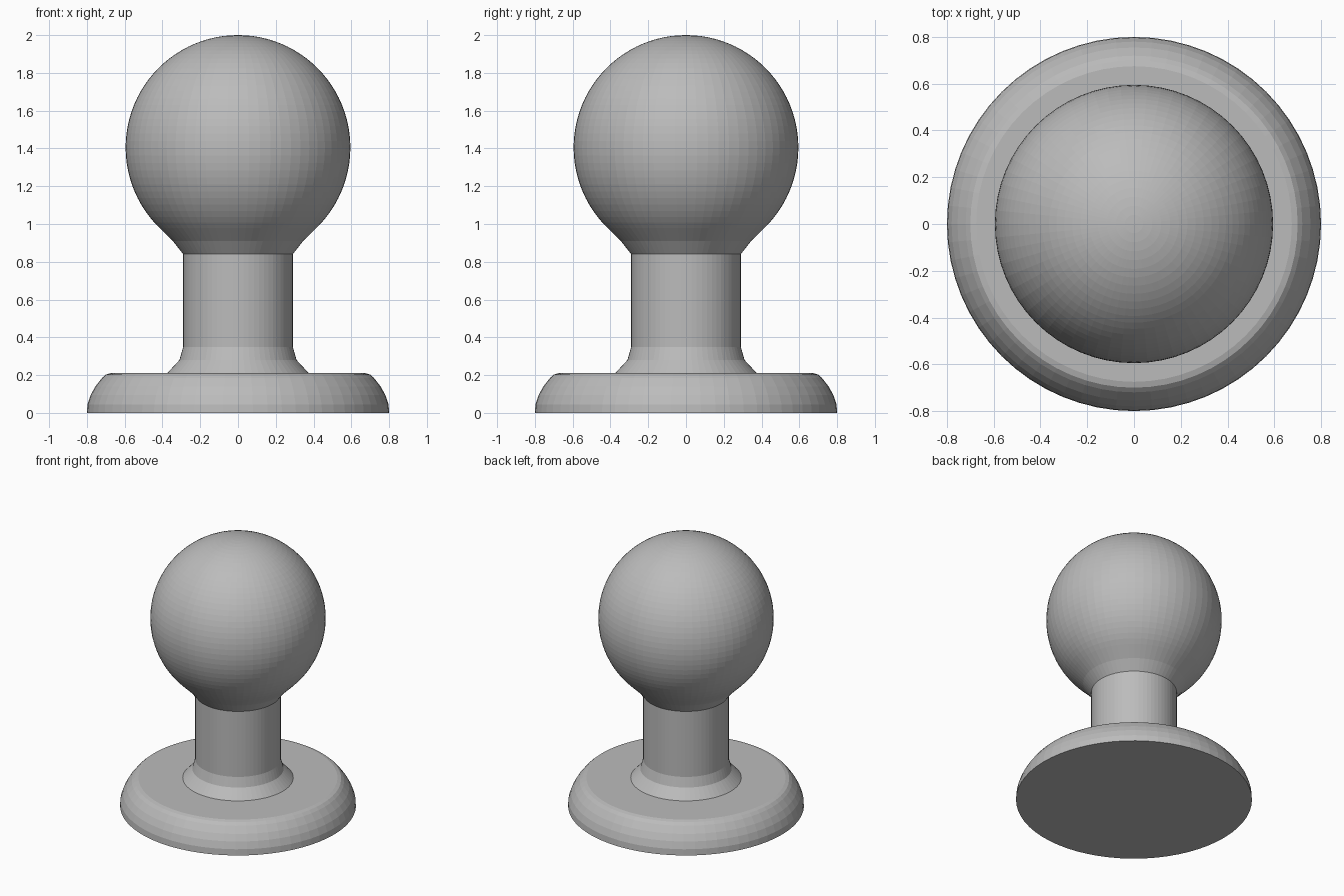
import bpy, bmesh, math

if "Cube" in bpy.data.objects:
    bpy.data.objects.remove(bpy.data.objects["Cube"])

SEGMENTS = 64

grey = bpy.data.materials.new("plain grey")
grey.diffuse_color = (0.5, 0.5, 0.5, 1)
grey.use_nodes = True
grey.node_tree.nodes["Principled BSDF"].inputs["Base Color"].default_value = grey.diffuse_color


def lathe(name, profile):
    """Spin an (r, z) profile, listed bottom to top, around the z axis."""
    bm = bmesh.new()
    rings = []
    for r, z in profile:
        if r == 0:
            rings.append([bm.verts.new((0, 0, z))] * SEGMENTS)
        else:
            rings.append([bm.verts.new((r * math.cos(a), r * math.sin(a), z))
                          for a in (math.tau * i / SEGMENTS for i in range(SEGMENTS))])
    for low, high in zip(rings, rings[1:]):
        for i in range(SEGMENTS):
            j = (i + 1) % SEGMENTS
            corners = dict.fromkeys((low[i], low[j], high[j], high[i]))
            bm.faces.new(list(corners))
    bmesh.ops.recalc_face_normals(bm, faces=bm.faces)
    mesh = bpy.data.meshes.new(name)
    bm.to_mesh(mesh)
    bm.free()
    mesh.materials.append(grey)
    obj = bpy.data.objects.new(name, mesh)
    bpy.context.collection.objects.link(obj)


# rounded base plate, flared stem and collar under the ball
profile = [(0, 0), (0.8, 0), (0.797, 0.045), (0.78, 0.095), (0.755, 0.14),
           (0.72, 0.185), (0.70, 0.203), (0.675, 0.21),
           (0.375, 0.21), (0.31, 0.28), (0.29, 0.35),
           (0.29, 0.84), (0.345, 0.91)]

# ball, cut off where it meets the collar
centre, radius, steps = 1.405, 0.595, 36
start = -math.asin(0.425 / radius)
for k in range(steps):
    a = start + (math.pi / 2 - start) * k / steps
    profile.append((radius * math.cos(a), centre + radius * math.sin(a)))
profile.append((0, centre + radius))

lathe("door_knob", profile)
